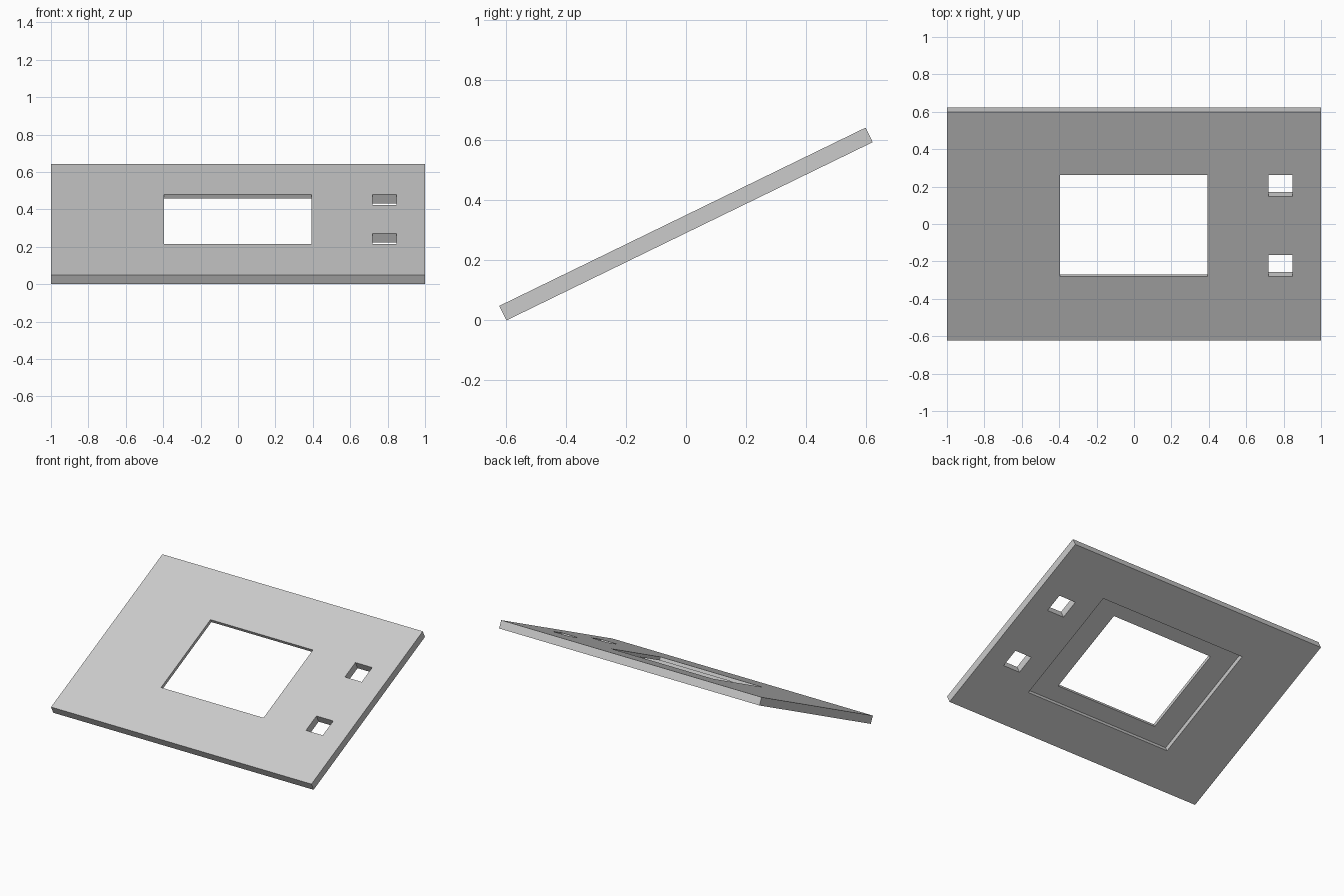
import bpy
import math
from mathutils import Matrix

cube = bpy.data.objects.get("Cube")
if cube:
    bpy.data.objects.remove(cube, do_unlink=True)

LENGTH, THICK, LIP = 1.358, 0.054, 0.023
TILT = math.radians(25.95)

grey = bpy.data.materials.new("light_grey")
grey.use_nodes = True
colour = (0.6, 0.6, 0.6, 1)
grey.diffuse_color = colour
grey.node_tree.nodes["Principled BSDF"].inputs["Base Color"].default_value = colour


def box(name, x, y, z):
    """Box spanning the given (low, high) ranges."""
    bpy.ops.mesh.primitive_cube_add(size=1)
    obj = bpy.context.object
    obj.name = name
    spans = (x, y, z)
    size = [b - a for a, b in spans]
    centre = [(a + b) / 2 for a, b in spans]
    obj.data.transform(Matrix.Translation(centre) @ Matrix.Diagonal((*size, 1)))
    obj.data.materials.append(grey)
    return obj


# Flat panel, built level around the origin
half = THICK / 2
panel = box("panel", (-1, 1), (-LENGTH / 2, LENGTH / 2), (-half, half))

# Central window, its rear recess and the two small square holes
through = (-1, 1)
cutters = [
    box("recess_cutter", (-0.565, 0.565), (-0.405, 0.405), (-1, half - LIP)),
    box("window_cutter", (-0.395, 0.392), (-0.298, 0.305), through),
    box("upper_hole_cutter", (0.718, 0.847), (0.177, 0.305), through),
    box("lower_hole_cutter", (0.718, 0.847), (-0.298, -0.17), through),
]
for cutter in cutters:
    bpy.context.view_layer.objects.active = panel
    cut = panel.modifiers.new(cutter.name, "BOOLEAN")
    cut.operation = "DIFFERENCE"
    cut.solver = "EXACT"
    cut.object = cutter
    bpy.ops.object.modifier_apply(modifier=cut.name)
    bpy.data.objects.remove(cutter, do_unlink=True)

# Tilt the panel so its front edge rests on the ground
height = LENGTH * math.sin(TILT) + THICK * math.cos(TILT)
panel.data.transform(
    Matrix.Translation((0, 0, height / 2)) @ Matrix.Rotation(TILT, 4, "X"))
